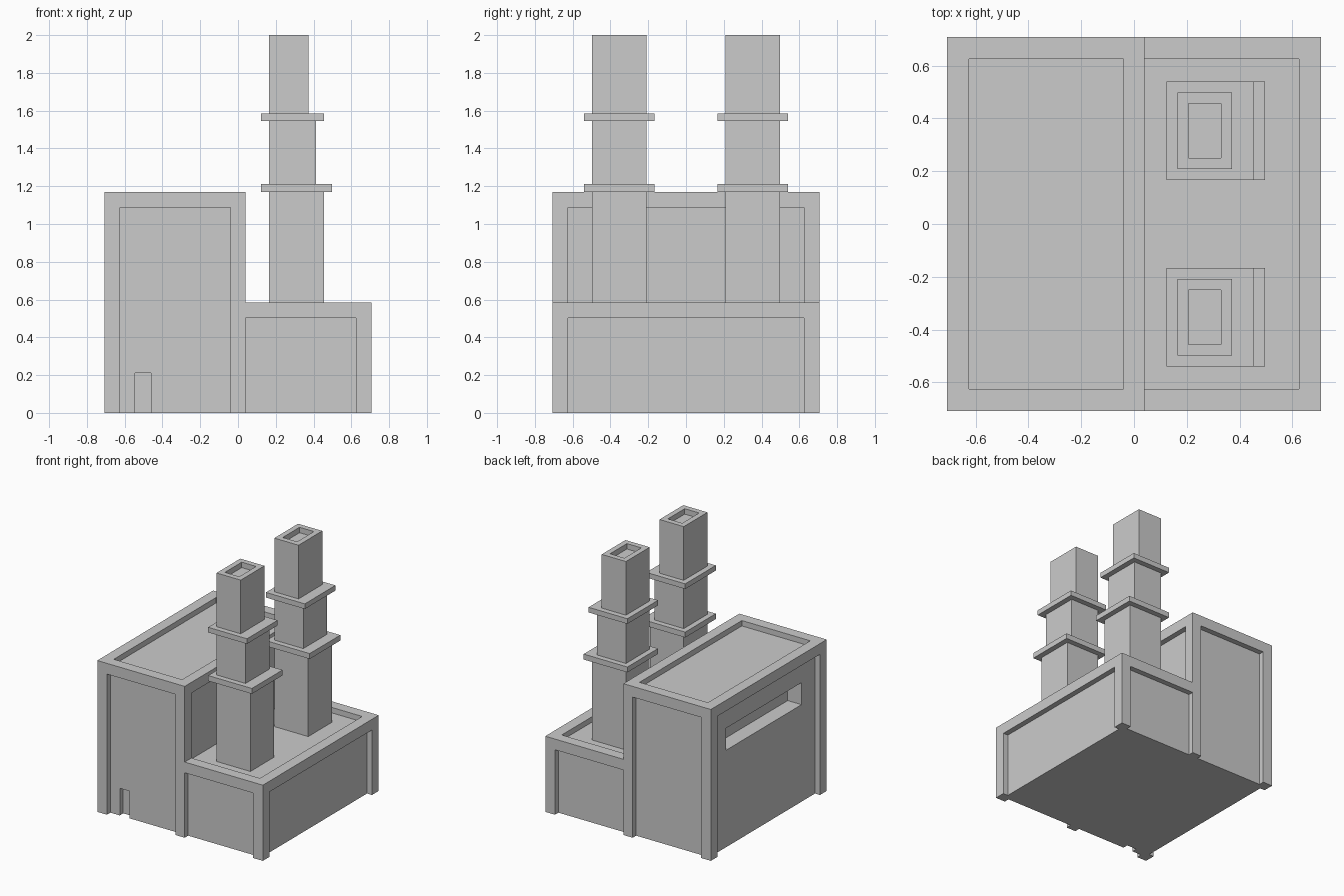
import bpy, bmesh

if "Cube" in bpy.data.objects:
    bpy.data.objects.remove(bpy.data.objects["Cube"])

H = 0.708    # half footprint
B = 0.083    # frame width
D = 0.042    # recess depth
I = H - B    # inner half extent
X0 = 0.04    # step between tall and low blocks
T, L = 1.17, 0.585   # block heights


def finish(name, bm):
    bmesh.ops.recalc_face_normals(bm, faces=bm.faces)
    me = bpy.data.meshes.new(name)
    bm.to_mesh(me)
    bm.free()
    ob = bpy.data.objects.new(name, me)
    bpy.context.collection.objects.link(ob)
    return ob


def prism(name, pts, axis, lo, hi):
    """Extrude a 2D profile: axis 'y' uses (x, z) points, 'z' uses (x, y)."""
    def place(p, h):
        return (p[0], h, p[1]) if axis == 'y' else (p[0], p[1], h)
    bm = bmesh.new()
    face = bm.faces.new([bm.verts.new(place(p, lo)) for p in pts])
    ext = bmesh.ops.extrude_face_region(bm, geom=[face])
    move = (0, hi - lo, 0) if axis == 'y' else (0, 0, hi - lo)
    bmesh.ops.translate(bm, vec=move,
                        verts=[v for v in ext['geom'] if isinstance(v, bmesh.types.BMVert)])
    return finish(name, bm)


def box(name, x, y, z):
    pts = [(x[0], y[0]), (x[1], y[0]), (x[1], y[1]), (x[0], y[1])]
    return prism(name, pts, 'z', *z)


def cut(ob, name, x, y, z):
    c = box(name + "_cutter", x, y, z)
    c.hide_render = True
    c.hide_set(True)
    c.display_type = 'WIRE'
    m = ob.modifiers.new(name, 'BOOLEAN')
    m.operation, m.solver, m.object = 'DIFFERENCE', 'EXACT', c


def apply(ob):
    """Bake the cuts and remove the cutters."""
    deps = bpy.context.evaluated_depsgraph_get()
    me = bpy.data.meshes.new_from_object(ob.evaluated_get(deps))
    cutters = [m.object for m in ob.modifiers]
    ob.modifiers.clear()
    ob.data = me
    for c in cutters:
        bpy.data.objects.remove(c)


# Stepped building mass
building = prism("building", [(-H, 0), (H, 0), (H, L), (X0, L), (X0, T), (-H, T)],
                 'y', -H, H)

# Front and back wall panels
for s, side in ((-1, "front"), (1, "back")):
    y = sorted((s * (H - D), s * (H + 0.1)))
    cut(building, side + "_tall_panel", (-I, -X0), y, (-0.1, T - B))
    cut(building, side + "_low_panel", (X0, I), y, (-0.1, L - B))

# Side wall panels
cut(building, "left_panel", (-H - 0.1, -H + D), (-I, I), (-0.1, T - B))
cut(building, "right_panel", (H - D, H + 0.1), (-I, I), (-0.1, L - B))

# Sunken roofs and the wall panel above the low roof
cut(building, "tall_roof", (-I, -X0), (-I, I), (T - D, T + 0.1))
cut(building, "low_roof", (X0, I), (-I, I), (L - D, L + 0.1))
cut(building, "inner_panel", (X0 - D, X0 + 0.1), (-I, I), (L - D, T - B))

# Doorway and strip window
cut(building, "doorway", (-0.545, -0.46), (-H - 0.1, -H + 2 * D), (-0.1, 0.21))
cut(building, "window", (-H - 0.1, -H + 0.16), (-0.46, 0.46), (0.75, 0.92))
apply(building)

# Twin stepped chimneys: part, right edge, z range, flare
CX, Y0, Y1 = 0.165, 0.208, 0.498
PARTS = [("shaft_lower", 0.455, L - D, T, 0),
         ("collar_lower", 0.455, T, T + D, D),
         ("shaft_middle", 0.413, T + D, 1.545, 0),
         ("collar_upper", 0.413, 1.545, 1.585, D),
         ("shaft_top", 0.372, 1.585, 2.0, 0)]
for s, side in ((-1, "front"), (1, "back")):
    for part, x1, z0, z1, f in PARTS:
        y = sorted((s * (Y0 - f), s * (Y1 + f)))
        ob = box(f"{side}_chimney_{part}", (CX - f, x1 + f), y, (z0, z1))
    # Flue opening in the top shaft
    y = sorted((s * (Y0 + D), s * (Y1 - D)))
    cut(ob, side + "_flue", (CX + D, x1 - D), y, (2.0 - D, 2.1))
    apply(ob)
